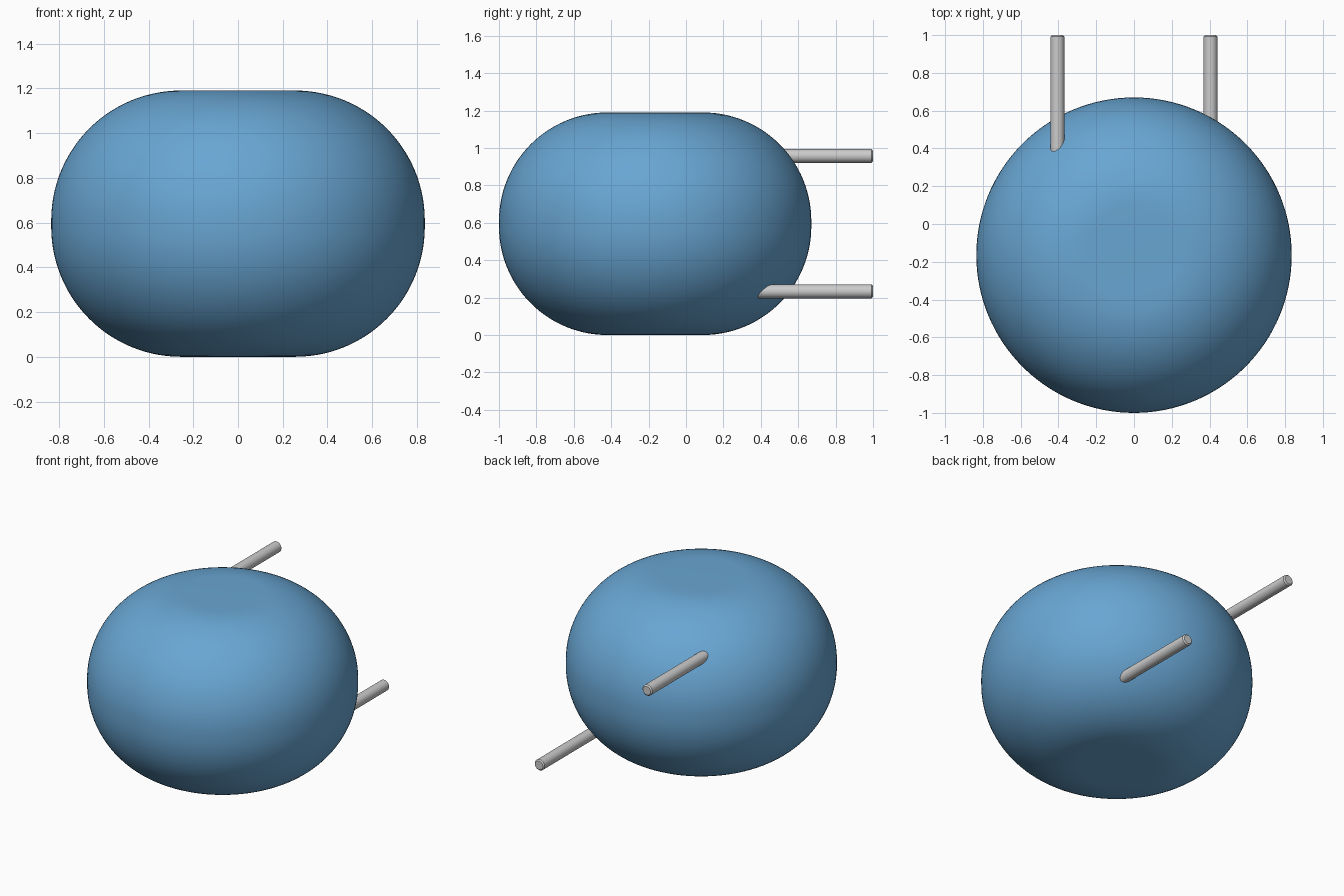
import bpy, bmesh, math
from mathutils import Matrix, Vector

if "Cube" in bpy.data.objects:
    bpy.data.objects.remove(bpy.data.objects["Cube"])


def material(name, rgb):
    m = bpy.data.materials.new(name)
    m.diffuse_color = (*rgb, 1)
    m.use_nodes = True
    m.node_tree.nodes["Principled BSDF"].inputs["Base Color"].default_value = m.diffuse_color
    return m


def lathe(name, profile, matrix, segments, mat=None):
    """Spin an (r, z) profile around local z, then place it."""
    bm = bmesh.new()
    verts = [bm.verts.new((r, 0, z)) for r, z in profile]
    edges = [bm.edges.new(pair) for pair in zip(verts, verts[1:])]
    bmesh.ops.spin(bm, geom=verts + edges, cent=(0, 0, 0), axis=(0, 0, 1),
                   angle=math.tau, steps=segments, use_merge=True)
    bmesh.ops.remove_doubles(bm, verts=bm.verts, dist=1e-5)
    bmesh.ops.recalc_face_normals(bm, faces=bm.faces)
    mesh = bpy.data.meshes.new(name)
    bm.to_mesh(mesh)
    bm.free()
    obj = bpy.data.objects.new(name, mesh)
    obj.matrix_world = matrix
    bpy.context.collection.objects.link(obj)
    if mat:
        mesh.materials.append(mat)
    bpy.ops.object.select_all(action='DESELECT')
    obj.select_set(True)
    bpy.context.view_layer.objects.active = obj
    bpy.ops.object.shade_smooth_by_angle(angle=math.radians(30))
    return obj


# Body: squat cylinder with very large rounded rims
R, H, FILLET, STEPS = 0.835, 1.19, 0.58, 28
BODY_Y = R - 1
profile = [(0, 0)]
for zc, start in ((FILLET, -90), (H - FILLET, 0)):
    for i in range(STEPS + 1):
        a = math.radians(start + 90 * i / STEPS)
        profile.append((R - FILLET + FILLET * math.cos(a), zc + FILLET * math.sin(a)))
profile.append((0, H))
lathe("rounded_body", profile, Matrix.Translation((0, BODY_Y, 0)), 128,
      material("blue", (0.14, 0.38, 0.65)))

# Pins: two diagonal opposite rods leaving the back, with chamfered tips
PIN_R, PIN_START, PIN_END, BEVEL = 0.037, 0.3, 1.0, 0.008
length = PIN_END - PIN_START
pin = [(0, 0), (PIN_R, 0), (PIN_R, length - BEVEL), (PIN_R - BEVEL, length), (0, length)]
for name, side in (("upper_pin", 1), ("lower_pin", -1)):
    place = (Matrix.Translation(Vector((-0.405 * side, PIN_START, H / 2 + 0.362 * side)))
             @ Matrix.Rotation(math.radians(-90), 4, 'X'))
    lathe(name, pin, place, 32)
